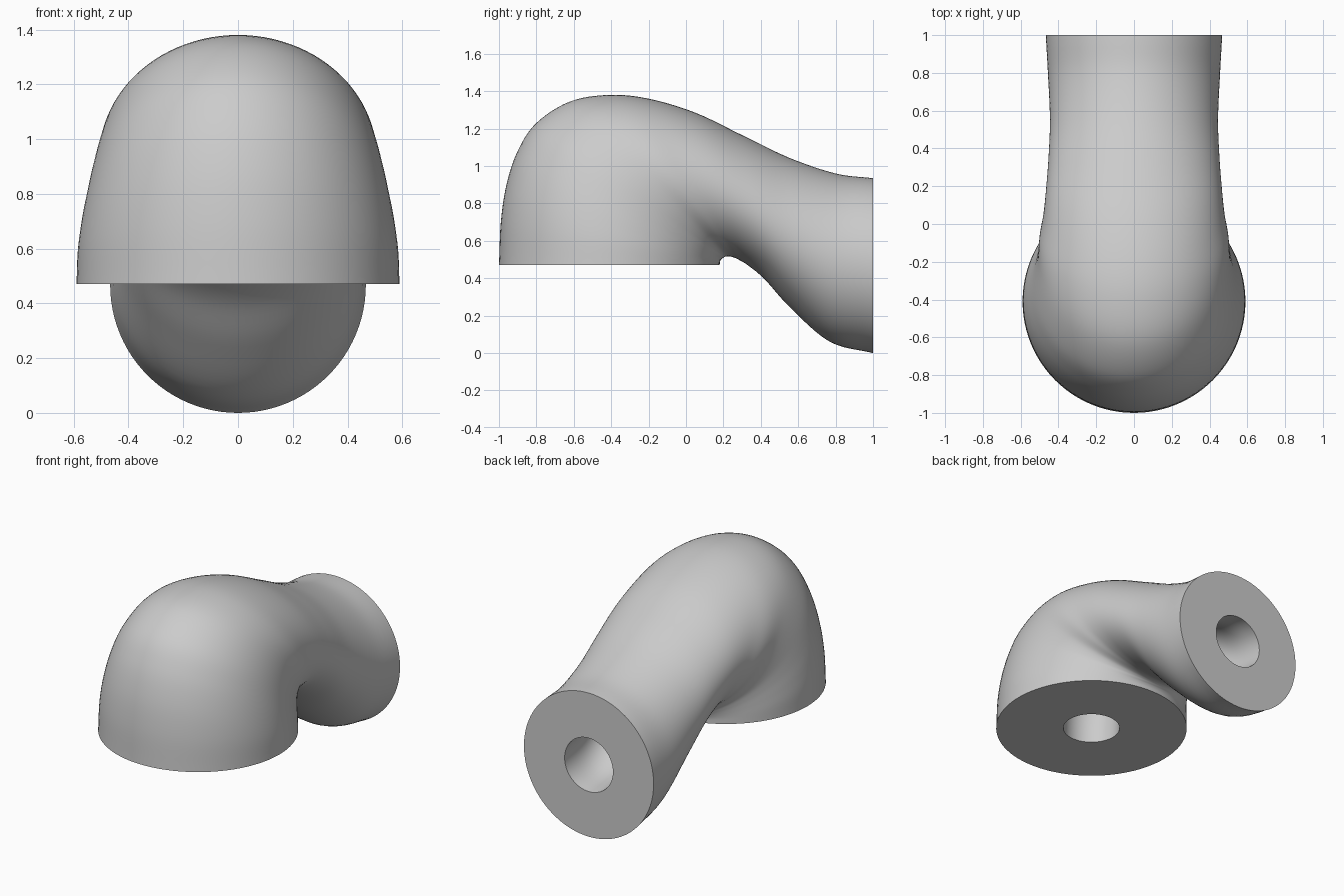
import bpy
import bmesh
import math
from mathutils import Vector

if "Cube" in bpy.data.objects:
    bpy.data.objects.remove(bpy.data.objects["Cube"], do_unlink=True)

# Plain grey material
grey = bpy.data.materials.new("plain grey")
grey.use_nodes = True
colour = (0.6, 0.6, 0.6, 1)
grey.diffuse_color = colour
grey.node_tree.nodes["Principled BSDF"].inputs["Base Color"].default_value = colour

# Elbow sections: outer bend (y, z), inner bend (y, z), half width
sections = [Vector(s) for s in (
    (-1, .47, .18, .47, .59),
    (-.99, .7, .182, .49, .585),
    (-.96, .9, .19, .503, .57),
    (-.9, 1.08, .2, .51, .55),
    (-.8, 1.23, .21, .515, .53),
    (-.62, 1.345, .225, .517, .51),
    (-.41, 1.38, .25, .513, .5),
    (-.2, 1.36, .28, .5, .48),
    (.05, 1.285, .33, .47, .465),
    (.3, 1.165, .42, .395, .452),
    (.55, 1.045, .56, .24, .445),
    (.8, .96, .77, .06, .455),
    (1, .935, 1, 0, .467),
)]
BORE = 0.174
SIDES = 96
STEPS = 6


def smooth_path(keys, steps):
    """Pass a Catmull-Rom curve through the keys."""
    ends = [2 * keys[0] - keys[1]] + keys + [2 * keys[-1] - keys[-2]]
    path = []
    for a, b, c, d in zip(ends, ends[1:], ends[2:], ends[3:]):
        for i in range(steps):
            t = i / steps
            path.append(b + t * (c - a) / 2
                        + t * t * (2 * a - 5 * b + 4 * c - d) / 2
                        + t * t * t * (3 * b - a - 3 * c + d) / 2)
    return path + [keys[-1]]


def ring(bm, centre, up, across):
    verts = []
    for i in range(SIDES):
        a = math.tau * i / SIDES
        verts.append(bm.verts.new(centre + up * math.cos(a) + across * math.sin(a)))
    return verts


def bridge(bm, first, second):
    for i in range(SIDES):
        j = (i + 1) % SIDES
        bm.faces.new((first[i], first[j], second[j], second[i]))


# Lofted outer skin and the bore that follows its centre line
bm = bmesh.new()
skin, bore = [], []
for oy, oz, iy, iz, width in smooth_path(sections, STEPS):
    outer, inner = Vector((0, oy, oz)), Vector((0, iy, iz))
    centre, up = (outer + inner) / 2, (outer - inner) / 2
    skin.append(ring(bm, centre, up, Vector((width, 0, 0))))
    bore.append(ring(bm, centre, up.normalized() * BORE, Vector((BORE, 0, 0))))
for shell in (skin, bore):
    for first, second in zip(shell, shell[1:]):
        bridge(bm, first, second)

# Flat annular ends
for end in (0, -1):
    bridge(bm, skin[end], bore[end])
bmesh.ops.recalc_face_normals(bm, faces=bm.faces)

mesh = bpy.data.meshes.new("pipe_elbow")
bm.to_mesh(mesh)
bm.free()
mesh.materials.append(grey)
elbow = bpy.data.objects.new("pipe_elbow", mesh)
bpy.context.collection.objects.link(elbow)
bpy.ops.object.select_all(action="DESELECT")
elbow.select_set(True)
bpy.context.view_layer.objects.active = elbow
bpy.ops.object.shade_smooth_by_angle(angle=math.radians(40))
